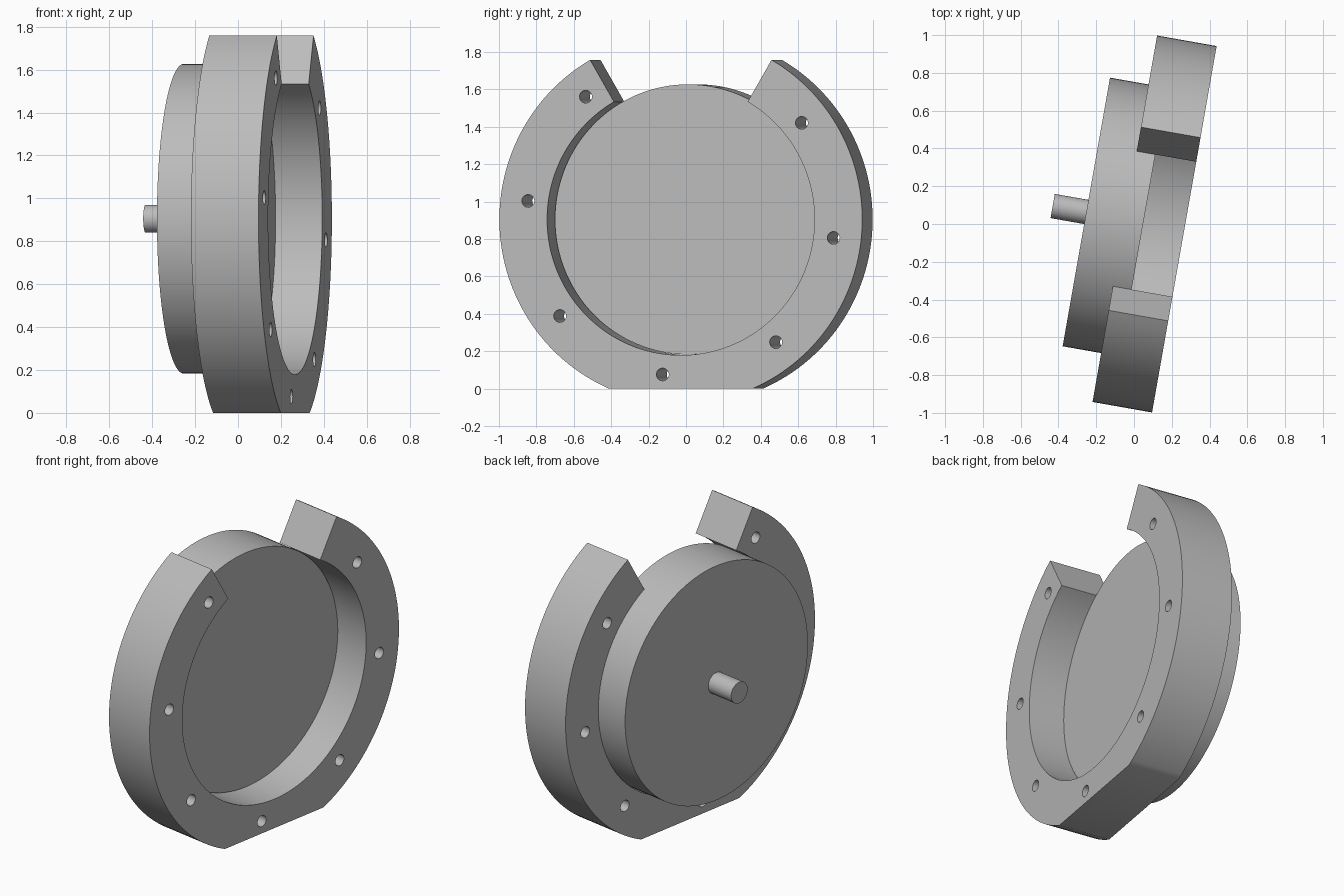
import bpy
import bmesh
from math import sin, cos, acos, radians, pi
from mathutils import Matrix

if "Cube" in bpy.data.objects:
    bpy.data.objects.remove(bpy.data.objects["Cube"], do_unlink=True)

# Shared frame: local x is the turning axis, angles run from the top
FRAME = Matrix.Translation((0.109, 0, 0.905)) @ Matrix.Rotation(radians(-10), 4, "Z")
OUTER, INNER, BASE = 0.985, 0.726, 0.905
HALF_WIDTH = 0.16

grey = bpy.data.materials.new("grey metal")
grey.use_nodes = True
colour = (0.5, 0.5, 0.5, 1)
grey.diffuse_color = colour
grey.node_tree.nodes["Principled BSDF"].inputs["Base Color"].default_value = colour


def arc(radius, start, end, steps):
    angles = [start + (end - start) * i / steps for i in range(steps + 1)]
    return [(radius * sin(a), radius * cos(a)) for a in angles]


def extrude(name, profile, x0, x1):
    """Extrude a (y, z) outline along the axis from x0 to x1."""
    bm = bmesh.new()
    face = bm.faces.new([bm.verts.new((x0, y, z)) for y, z in profile])
    result = bmesh.ops.extrude_face_region(bm, geom=[face], use_keep_orig=True)
    verts = [g for g in result["geom"] if isinstance(g, bmesh.types.BMVert)]
    bmesh.ops.translate(bm, verts=verts, vec=(x1 - x0, 0, 0))
    bmesh.ops.recalc_face_normals(bm, faces=bm.faces)
    mesh = bpy.data.meshes.new(name)
    bm.to_mesh(mesh)
    bm.free()
    mesh.materials.append(grey)
    obj = bpy.data.objects.new(name, mesh)
    bpy.context.collection.objects.link(obj)
    obj.matrix_world = FRAME
    return obj


def disc(name, radius, x0, x1, steps=96, centre=(0, 0)):
    points = arc(radius, 0, 2 * pi, steps)[:-1]
    return extrude(name, [(y + centre[0], z + centre[1]) for y, z in points], x0, x1)


# Open ring with a flat foot and a radial gap at the top
gap = radians(30)
foot = acos(BASE / OUTER)
outline = (arc(OUTER, gap, pi - foot, 60)
           + arc(OUTER, pi + foot, 2 * pi - gap, 60)
           + arc(INNER, 2 * pi - gap, gap, 120))
ring = extrude("open_ring", outline, -HALF_WIDTH, HALF_WIDTH)

# Bolt holes through the ring
for i in range(7):
    a = radians(51.8 + 45 * i)
    hole = disc(f"bolt_hole_cutter_{i + 1}", 0.034, -0.3, 0.3, 24,
                (0.835 * sin(a), 0.835 * cos(a)))
    hole.hide_render = True
    hole.hide_set(True)
    hole.display_type = "WIRE"
    cut = ring.modifiers.new("bolt_hole", "BOOLEAN")
    cut.operation = "DIFFERENCE"
    cut.solver = "EXACT"
    cut.object = hole

# Apply the cuts and drop the cutters
bpy.context.view_layer.objects.active = ring
for modifier in list(ring.modifiers):
    cutter = modifier.object
    bpy.ops.object.modifier_apply(modifier=modifier.name)
    bpy.data.objects.remove(cutter, do_unlink=True)

# Rotor drum and its rear shaft
drum = disc("drum", 0.722, -0.367, -0.06, 128)
shaft = disc("shaft", 0.065, -0.548, -0.36, 48)

bpy.ops.object.select_all(action="DESELECT")
for obj in (ring, drum, shaft):
    obj.select_set(True)
bpy.context.view_layer.objects.active = ring
bpy.ops.object.shade_smooth_by_angle(angle=radians(25))
